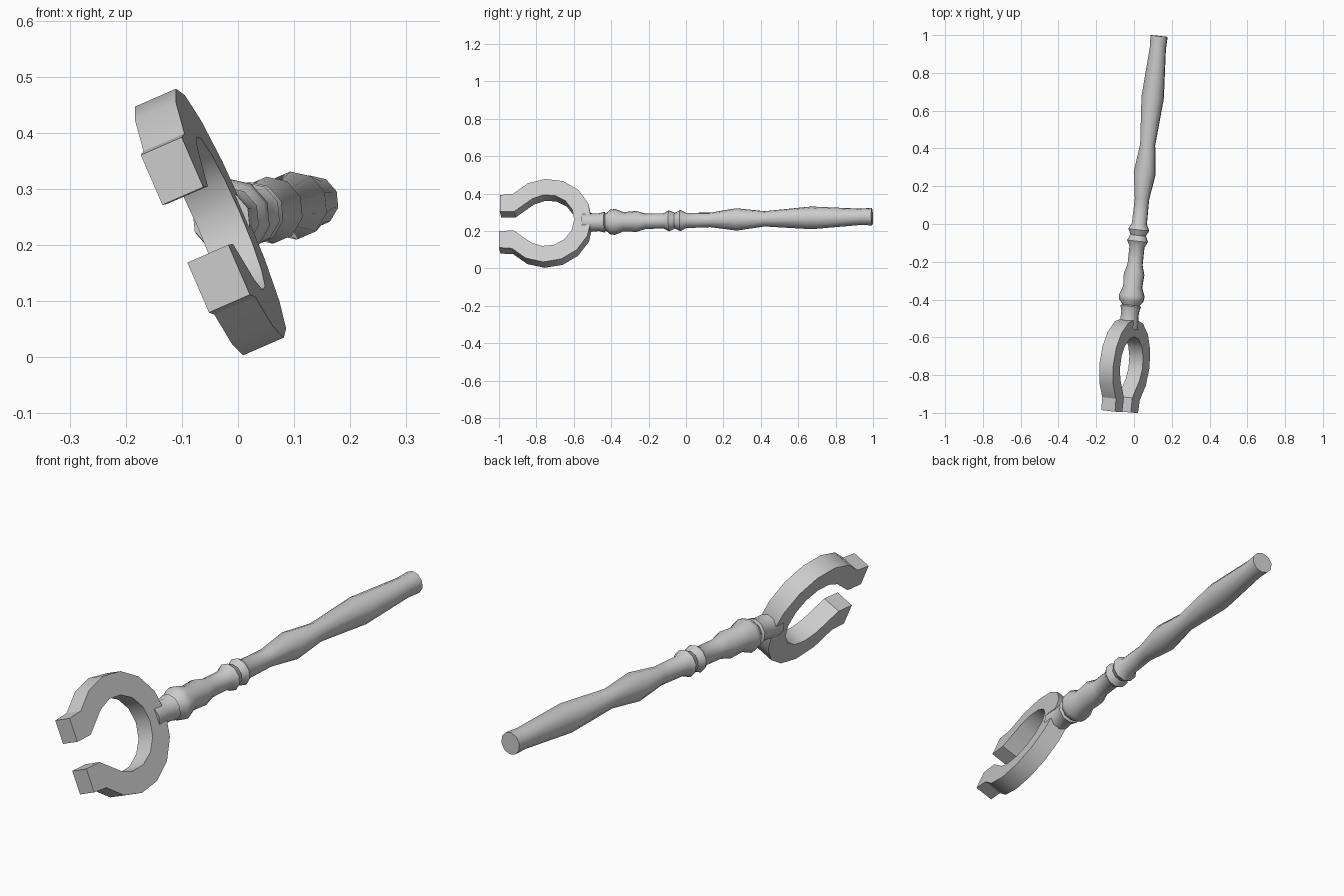
import bpy, bmesh
from math import sin, cos, pi, radians
from mathutils import Vector, Matrix

if "Cube" in bpy.data.objects:
    bpy.data.objects.remove(bpy.data.objects["Cube"])

# Tilted frame of the tool: Y runs along the shaft, Z across the claw, X through its thickness
start = Vector((-0.076, -0.993, 0.236))
along = (Vector((0.133, 0.995, 0.277)) - start).normalized()
across = Vector((-0.4, 0, 0.917))
across = (across - along * across.dot(along)).normalized()
through = along.cross(across).normalized()
frame = Matrix((through, along, across)).transposed().to_4x4()
frame.translation = start


def station(y):
    """Distance along the shaft for a world y reading."""
    return (y - start.y) / along.y


def finish(name, bm, angle):
    bmesh.ops.recalc_face_normals(bm, faces=bm.faces[:])
    bm.transform(frame)
    mesh = bpy.data.meshes.new(name)
    bm.to_mesh(mesh)
    bm.free()
    obj = bpy.data.objects.new(name, mesh)
    bpy.context.collection.objects.link(obj)
    bpy.ops.object.select_all(action='DESELECT')
    obj.select_set(True)
    bpy.context.view_layer.objects.active = obj
    bpy.ops.object.shade_smooth_by_angle(angle=radians(angle))
    return obj


def lathe(name, profile, sides):
    """Turned solid around the shaft axis from (y, radius) pairs."""
    bm = bmesh.new()
    rings = [[bm.verts.new((r * cos(2 * pi * i / sides), station(y), r * sin(2 * pi * i / sides)))
              for i in range(sides)] for y, r in profile]
    for a, b in zip(rings, rings[1:]):
        for i in range(sides):
            j = (i + 1) % sides
            bm.faces.new((a[i], a[j], b[j], b[i]))
    bm.faces.new(rings[0])
    bm.faces.new(rings[-1])
    return finish(name, bm, 40)


# Open claw: a swept rectangular section with two straight tips
def claw():
    centre, outer_r, inner_r, half, segs = 0.252, 0.242, 0.15, 0.04, 12
    outer, inner = [(0, 0.153)], [(0, 0.056)]
    for i in range(segs + 1):
        t = 1 - 2 * i / segs
        ao = radians(139) * t
        ai = radians(146) * t
        outer.append((centre + outer_r * cos(ao), outer_r * sin(ao)))
        if i in (0, segs):
            inner.append((0.078, 0.056 if i == 0 else -0.056))
        else:
            inner.append((centre + inner_r * cos(ai), inner_r * sin(ai)))
    outer.append((0, -0.153))
    inner.append((0, -0.056))
    bm = bmesh.new()
    sections = [[bm.verts.new((x, *p)) for x, p in
                 ((half, o), (-half, o), (-half, n), (half, n))]
                for o, n in zip(outer, inner)]
    for a, b in zip(sections, sections[1:]):
        for i in range(4):
            j = (i + 1) % 4
            bm.faces.new((a[i], a[j], b[j], b[i]))
    bm.faces.new(sections[0])
    bm.faces.new(sections[-1])
    finish("claw_ring", bm, 30)


claw()

# Socket gripping the back of the claw
lathe("socket", [(-0.553, 0.052), (-0.5, 0.049), (-0.465, 0.048), (-0.435, 0.056), (-0.425, 0.04)], 10)

# Turned handle with beads and long swells
lathe("handle", [
    (-0.45, 0.036), (-0.43, 0.045), (-0.405, 0.066), (-0.38, 0.07), (-0.335, 0.052),
    (-0.265, 0.056), (-0.215, 0.041), (-0.12, 0.041), (-0.09, 0.057), (-0.06, 0.042),
    (-0.03, 0.057), (0.0, 0.041), (0.13, 0.039), (0.27, 0.06), (0.42, 0.041),
    (0.67, 0.061), (0.93, 0.044), (0.995, 0.047)], 10)
